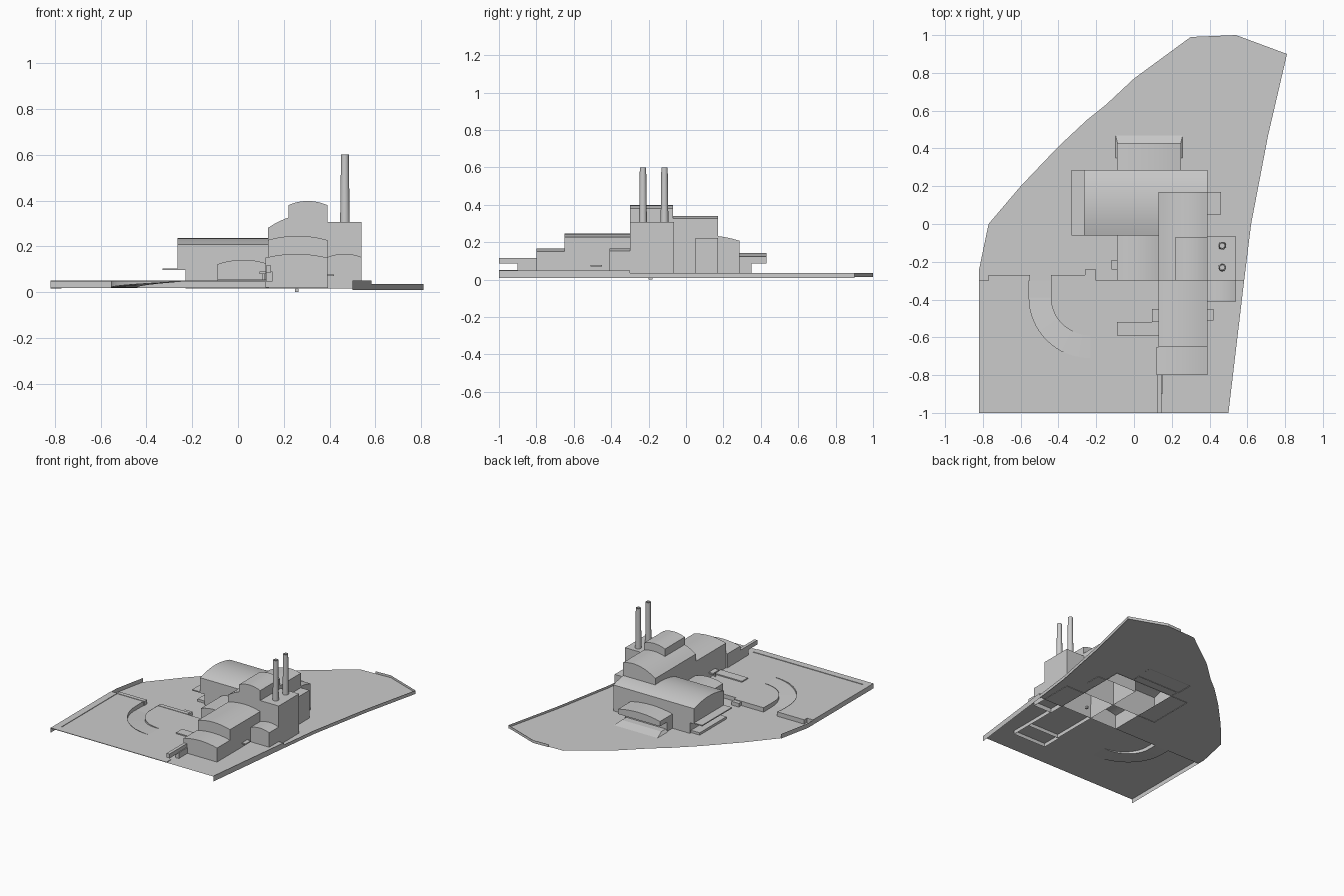
import bpy, math

if "Cube" in bpy.data.objects:
    bpy.data.objects.remove(bpy.data.objects["Cube"])

grey = bpy.data.materials.new("concrete_grey")
grey.diffuse_color = (0.6, 0.6, 0.6, 1)
grey.use_nodes = True
grey.node_tree.nodes["Principled BSDF"].inputs["Base Color"].default_value = grey.diffuse_color


def make(name, verts, faces, smooth=False):
    me = bpy.data.meshes.new(name)
    me.from_pydata(verts, [], faces)
    me.materials.append(grey)
    ob = bpy.data.objects.new(name, me)
    bpy.context.collection.objects.link(ob)
    if smooth:
        bpy.ops.object.select_all(action='DESELECT')
        ob.select_set(True)
        bpy.context.view_layer.objects.active = ob
        bpy.ops.object.shade_smooth_by_angle(angle=math.radians(30))
    return ob


def box(name, x0, x1, y0, y1, z0, z1):
    v = [(x, y, z) for z in (z0, z1) for x, y in ((x0, y0), (x1, y0), (x1, y1), (x0, y1))]
    f = [(3, 2, 1, 0), (4, 5, 6, 7)] + [(i, (i + 1) % 4, (i + 1) % 4 + 4, i + 4) for i in range(4)]
    return make(name, v, f)


def hall(name, x0, x1, y0, y1, z0, eave, peak, axis='y', eave2=None, n=10):
    """Open-bottomed block with a shallow arched roof, extruded along an axis."""
    eave2 = eave if eave2 is None else eave2
    a0, a1, e0, e1 = (x0, x1, y0, y1) if axis == 'y' else (y0, y1, x0, x1)
    prof = [(a0, z0)]
    for i in range(n + 1):
        t = i / n
        base = eave + (eave2 - eave) * t
        prof.append((a0 + (a1 - a0) * t, base + (peak - (eave + eave2) / 2) * 4 * t * (1 - t)))
    prof.append((a1, z0))
    m = len(prof)
    v = [(a, e, z) if axis == 'y' else (e, a, z) for e in (e0, e1) for a, z in prof]
    f = [tuple(range(m)), tuple(range(2 * m - 1, m - 1, -1))]
    f += [(i + 1, i, i + m, i + m + 1) for i in range(m - 1)]
    if axis == 'y':
        f = [tuple(reversed(q)) for q in f]
    return make(name, v, f, True)


def strip(name, path, lo, hi):
    """Vertical wall sheet along a path, with lo and hi heights."""
    n = len(path)
    v = [(x, y, lo) for x, y in path] + [(x, y, hi) for x, y in path]
    return make(name, v, [(i, i + 1, i + 1 + n, i + n) for i in range(n - 1)])


GB, GF, LOW = 0.018, 0.047, 0.01   # back ground, front ground, skirt bottom

# Curved driveway arcs: from the step line down to the front
C, N = (-0.23, -0.39), 16


def arc(rx, ry):
    pts = []
    for i in range(N + 1):
        a = math.pi + math.pi / 2 * i / N
        pts.append((C[0] + rx * math.cos(a), C[1] + ry * math.sin(a)))
    return [(pts[0][0], -0.3)] + pts


outer, inner = arc(0.325, 0.32), arc(0.21, 0.2)

# Front terrace, with the driveway cut out of it
front = [(-0.82, -1), (0.5, -1), (0.583, -0.3), (-0.44, -0.3)] + inner[1:] + outer[::-1] + [(-0.82, -0.3)]
make("front_terrace", [(x, y, GF) for x, y in front], [tuple(range(len(front)))])

# Driveway ramp and its retaining walls
k = len(outer)
zs = [GB + (GF - GB) * i / (k - 1) for i in range(k)]
for name, path in (("ramp_outer_wall", outer), ("ramp_inner_wall", inner)):
    v = [(x, y, z) for (x, y), z in zip(path, zs)] + [(x, y, GF + 0.002) for x, y in path]
    make(name, v, [(i, i + 1, i + 1 + k, i + k) for i in range(k - 1)])
v = [(x, y, z) for p in (outer, inner) for (x, y), z in zip(p, zs)]
make("driveway_ramp", v, [(i, i + 1, i + 1 + k, i + k) for i in range(k - 1)])

# Rear ground, open below the buildings
right = [(0.583, -0.3), (0.62, 0), (0.71, 0.47), (0.81, 0.9)]
back = right + [(0.54, 1), (0.3, 0.99), (0, 0.77), (-0.15, 0.63), (-0.25, 0.55), (-0.4, 0.41),
                (-0.6, 0.2), (-0.77, 0), (-0.82, -0.24), (-0.82, -0.3),
                (-0.09, -0.3), (-0.09, 0.28), (0.385, 0.28), (0.385, -0.3)]
make("rear_ground", [(x, y, GB) for x, y in back], [tuple(range(len(back)))])

# Step wall between the levels
strip("step_wall_left", [(-0.82, -0.3), (-0.555, -0.3)], GB, GF)
strip("step_wall_middle", [(-0.44, -0.3), (-0.09, -0.3)], GB, GF)
strip("step_wall_right", [(0.39, -0.3), (0.583, -0.3)], GB, GF)

# Edge walls
strip("right_front_skirt", [(0.5, -1), (0.583, -0.3)], LOW, 0.05)
strip("right_rear_skirt", right, LOW, 0.035)
strip("back_corner_wall", [(0.81, 0.9), (0.54, 1), (0.42, 0.995)], 0.015, 0.035)
strip("left_skirt", [(-0.82, -1), (-0.82, -0.24), (-0.77, 0)], 0.015, 0.048)

# Terrace kerbs and low walls
box("left_kerb", -0.82, -0.77, -1, -0.3, GF, 0.051)
box("front_kerb", -0.77, 0.12, -1, -0.95, GF, 0.051)
box("left_low_wall", -0.77, -0.55, -0.3, -0.27, GB, 0.05)
box("middle_low_wall", -0.44, -0.2, -0.3, -0.27, GB, 0.05)
box("middle_low_block", -0.26, -0.2, -0.27, -0.24, GB, 0.045)

# Long nave in three heights, rising to the tower
hall("nave_front", 0.12, 0.39, -0.8, -0.65, 0.02, 0.15, 0.167)
hall("nave_middle", 0.13, 0.39, -0.65, -0.3, 0.02, 0.227, 0.246)
hall("nave_rear", 0.13, 0.39, -0.3, 0.17, 0.02, 0.28, 0.336, eave2=0.328)
hall("tower", 0.22, 0.39, -0.3, -0.07, 0.2, 0.38, 0.398)

# Boiler block, its front annex and the two chimneys
box("boiler_block", 0.388, 0.54, -0.3, -0.065, 0.015, 0.307)
hall("boiler_annex", 0.39, 0.54, -0.41, -0.3, 0.015, 0.153, 0.167)
for y in (-0.115, -0.23):
    n = 20
    v = [(0.467 + r * math.cos(2 * math.pi * i / n), y + r * math.sin(2 * math.pi * i / n), z)
         for r, z in ((0.021, 0.3), (0.017, 0.6), (0.012, 0.6), (0.012, 0.57)) for i in range(n)]
    f = [(j * n + i, j * n + (i + 1) % n, (j + 1) * n + (i + 1) % n, (j + 1) * n + i)
         for j in range(3) for i in range(n)]
    f.append(tuple(range(3 * n, 4 * n)))
    make("chimney", v, f, True)

# Cross hall, with overhang and canopy at its left end
hall("cross_hall", -0.23, 0.39, -0.06, 0.285, 0.015, 0.208, 0.236, axis='x')
hall("cross_hall_overhang", -0.265, -0.23, -0.06, 0.285, 0.1, 0.208, 0.236, axis='x')
box("left_canopy", -0.33, -0.23, -0.06, 0.285, 0.096, 0.104)
box("left_platform", -0.3, -0.23, -0.04, 0.27, 0.018, 0.035)
box("right_annex", 0.388, 0.46, 0.05, 0.17, 0.015, 0.222)

# Front wing and rear wing
hall("front_wing", -0.09, 0.135, -0.3, -0.06, 0.018, 0.122, 0.141)
hall("rear_wing", -0.09, 0.25, 0.285, 0.35, 0.015, 0.123, 0.143)
hall("rear_wing_overhang", -0.09, 0.25, 0.35, 0.43, 0.09, 0.123, 0.143)
box("rear_overhang_floor", -0.09, 0.25, 0.35, 0.43, 0.087, 0.092)
make("rear_loading_slope", [(-0.08, 0.35, 0.035), (0.24, 0.35, 0.035), (0.24, 0.4, 0.035), (-0.08, 0.4, 0.035),
                            (0.26, 0.48, 0.015), (-0.1, 0.48, 0.015), (-0.1, 0.35, 0.015), (0.26, 0.35, 0.015)],
     [(0, 1, 2, 3), (3, 2, 4, 5), (0, 3, 5, 6), (2, 1, 7, 4)])

# Front gate wall, porches and paths
box("gate_wall", 0.122, 0.15, -0.9, -0.8, GF, 0.09)
box("gate_beam", 0.122, 0.145, -1, -0.8, 0.085, 0.117)
box("entry_path", -0.09, 0.13, -0.59, -0.52, GF, 0.055)
box("left_porch", 0.095, 0.13, -0.52, -0.45, 0.08, 0.09)
box("left_porch_post", 0.105, 0.115, -0.5, -0.49, GF, 0.08)
box("right_porch", 0.39, 0.42, -0.51, -0.45, 0.07, 0.078)
box("side_step", -0.12, -0.09, -0.24, -0.19, GB, 0.04)
box("drain_pit", 0.25, 0.265, -0.2, -0.18, 0.0, 0.016)
